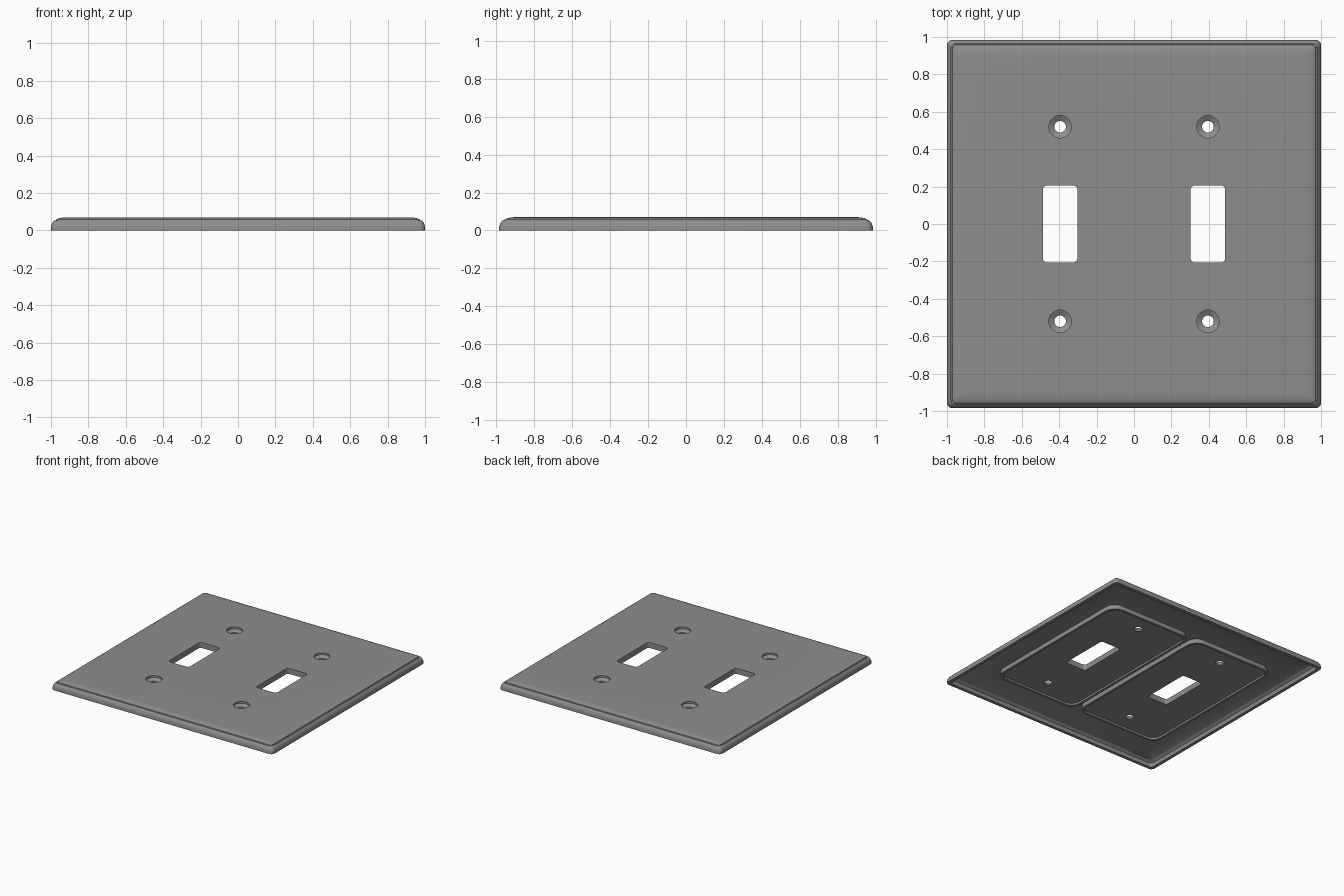
import bpy, bmesh, math

if "Cube" in bpy.data.objects:
    bpy.data.objects.remove(bpy.data.objects["Cube"])

HX, HY = 1.0, 0.985          # plate half sizes
GANG_X, SCREW_Y = 0.395, 0.52

mat = bpy.data.materials.new("plate grey")
mat.diffuse_color = (0.27, 0.27, 0.27, 1)
mat.use_nodes = True
mat.node_tree.nodes["Principled BSDF"].inputs["Base Color"].default_value = mat.diffuse_color


def rounded_rect(hx, hy, r, n=6):
    """Outline of a rounded rectangle, counter-clockwise."""
    pts = []
    for k, (sx, sy) in enumerate([(1, 1), (-1, 1), (-1, -1), (1, -1)]):
        for i in range(n + 1):
            a = math.radians(90 * (k + i / n))
            pts.append((sx * (hx - r) + r * math.cos(a), sy * (hy - r) + r * math.sin(a)))
    return pts


def loft(name, rings, centre=(0, 0)):
    """Closed solid through a list of (outline, z) rings."""
    bm = bmesh.new()
    loops = [[bm.verts.new((x + centre[0], y + centre[1], z)) for x, y in o] for o, z in rings]
    for a, b in zip(loops, loops[1:]):
        for i in range(len(a)):
            j = (i + 1) % len(a)
            bm.faces.new((a[i], a[j], b[j], b[i]))
    bm.faces.new(loops[0][::-1])
    bm.faces.new(loops[-1])
    bmesh.ops.recalc_face_normals(bm, faces=bm.faces[:])
    me = bpy.data.meshes.new(name)
    bm.to_mesh(me)
    bm.free()
    ob = bpy.data.objects.new(name, me)
    bpy.context.collection.objects.link(ob)
    me.materials.append(mat)
    return ob


def circle(r, n=32):
    return [(r * math.cos(2 * math.pi * i / n), r * math.sin(2 * math.pi * i / n)) for i in range(n)]


def combine(ob, other, op):
    m = ob.modifiers.new(op, 'BOOLEAN')
    m.operation, m.solver, m.object = op, 'EXACT', other
    bpy.context.view_layer.objects.active = ob
    bpy.ops.object.modifier_apply(modifier=m.name)
    bpy.data.objects.remove(other)


# Plate body: rounded side, narrow shoulder, soft rounding onto the face
profile = [(0, 0), (0, 0.02), (0.004, 0.034), (0.011, 0.046), (0.02, 0.054), (0.026, 0.054),
           (0.029, 0.059), (0.042, 0.0645), (0.06, 0.0685), (0.08, 0.07)]
plate = loft("wall_plate", [(rounded_rect(HX - d, HY - d, max(0.03 - 0.25 * d, 0.01)), z)
                            for d, z in profile])

# Hollow back
combine(plate, loft("back_hollow", [(rounded_rect(HX - d, HY - d, 0.03), z)
                                    for d, z in [(0.022, -0.02), (0.03, 0.03), (0.05, 0.045)]]),
        'DIFFERENCE')

for x in (-GANG_X, GANG_X):
    # Raised pad on the back with a shallow recess inside its rim
    combine(plate, loft("back_pad", [(rounded_rect(0.375, 0.68, 0.09), z) for z in (0.01, 0.055)],
                        (x, 0)), 'UNION')
    combine(plate, loft("pad_recess", [(rounded_rect(0.355, 0.66, 0.07), z) for z in (-0.02, 0.025)],
                        (x, 0)), 'DIFFERENCE')
    # Toggle opening
    combine(plate, loft("toggle_opening", [(rounded_rect(0.092, 0.206, 0.022), z)
                                           for z in (-0.05, 0.12)], (x, 0)), 'DIFFERENCE')
    # Countersunk screw holes
    for y in (-SCREW_Y, SCREW_Y):
        combine(plate, loft("screw_hole", [(circle(r), z) for r, z in
                                           [(0.031, -0.05), (0.031, 0.038), (0.06, 0.055),
                                            (0.06, 0.12)]], (x, y)), 'DIFFERENCE')

# Smooth shading with sharp edges kept
bpy.ops.object.select_all(action='DESELECT')
plate.select_set(True)
bpy.context.view_layer.objects.active = plate
bpy.ops.object.shade_smooth_by_angle(angle=math.radians(30))
